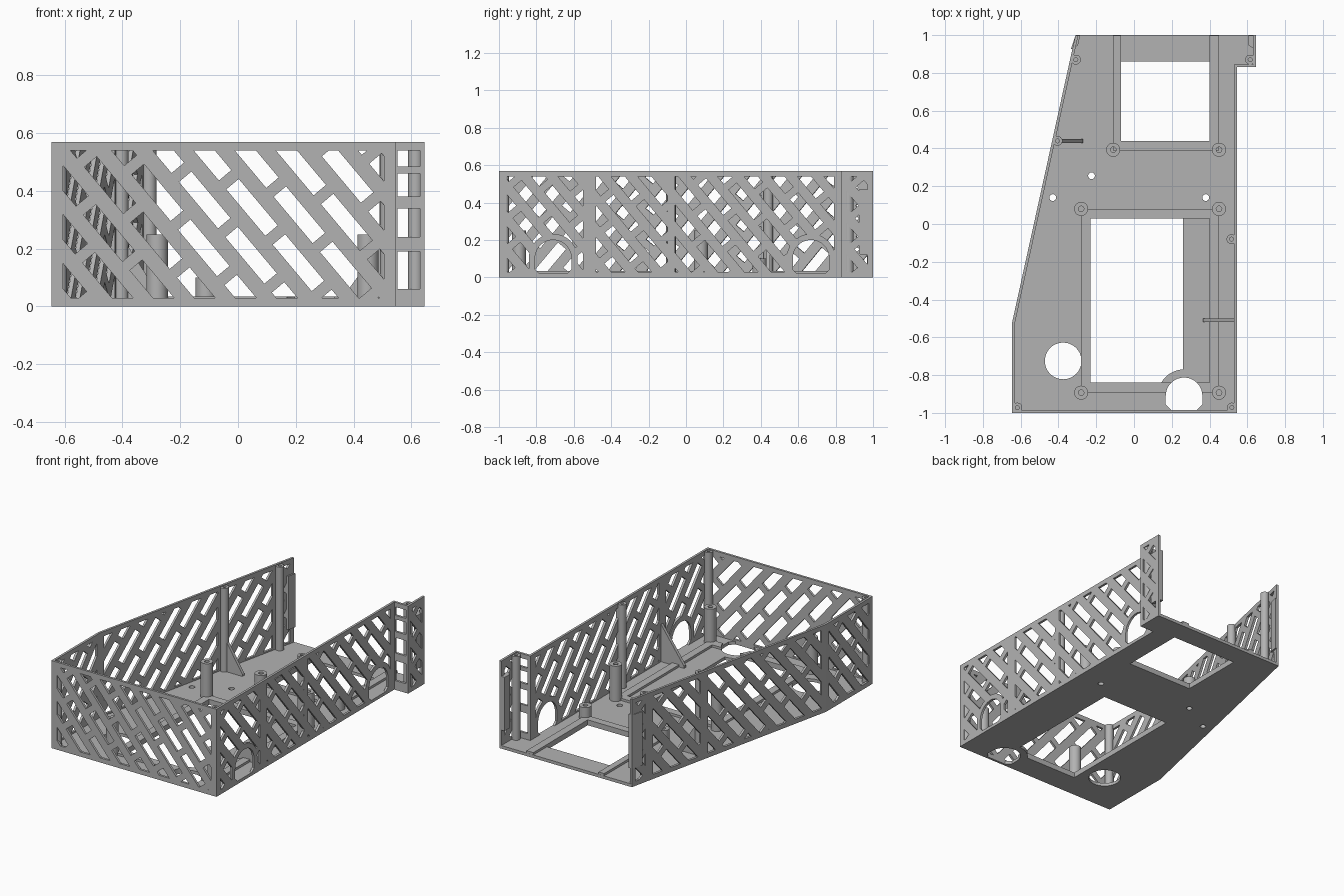
import bpy, bmesh, math
from mathutils import Matrix, Vector

old = bpy.data.objects.get("Cube")
if old:
    bpy.data.objects.remove(old, do_unlink=True)

grey = bpy.data.materials.new("light_grey_plastic")
grey.use_nodes = True
COLOR = (0.45, 0.45, 0.45, 1)
grey.diffuse_color = COLOR
grey.node_tree.nodes["Principled BSDF"].inputs["Base Color"].default_value = COLOR

HEIGHT, THICK, FLOOR, RIB = 0.57, 0.015, 0.02, 0.035


def solid(name, polys, low, high, matrix=Matrix()):
    """Extrude flat outlines from low to high along the local third axis."""
    bm = bmesh.new()
    for poly in polys:
        face = bm.faces.new([bm.verts.new((p[0], p[1], low)) for p in poly])
        ext = bmesh.ops.extrude_face_region(bm, geom=[face])["geom"]
        bmesh.ops.translate(bm, vec=(0, 0, high - low),
                            verts=[g for g in ext if isinstance(g, bmesh.types.BMVert)])
    bmesh.ops.recalc_face_normals(bm, faces=bm.faces)
    bm.transform(matrix)
    mesh = bpy.data.meshes.new(name)
    bm.to_mesh(mesh)
    bm.free()
    mesh.materials.append(grey)
    obj = bpy.data.objects.new(name, mesh)
    bpy.context.collection.objects.link(obj)
    return obj


def combine(obj, other, operation="DIFFERENCE"):
    """Apply a boolean and drop the helper."""
    mod = obj.modifiers.new("cut", "BOOLEAN")
    mod.operation, mod.object, mod.solver = operation, other, "EXACT"
    bpy.context.view_layer.objects.active = obj
    bpy.ops.object.modifier_apply(modifier=mod.name)
    bpy.data.objects.remove(other, do_unlink=True)


def rect(x0, y0, x1, y1):
    return [(x0, y0), (x1, y0), (x1, y1), (x0, y1)]


def circle(x, y, r, n=32):
    return [(x + r * math.cos(2 * math.pi * i / n), y + r * math.sin(2 * math.pi * i / n))
            for i in range(n)]


def arch(x, y, r, bottom, chamfer=0.03):
    """Half round top with straight sides and clipped lower corners."""
    top = [(x + r * math.cos(math.pi * i / 20), y + r * math.sin(math.pi * i / 20))
           for i in range(21)]
    return top + [(x - r, bottom + chamfer), (x - r + chamfer, bottom),
                  (x + r - chamfer, bottom), (x + r, bottom + chamfer)]


def slots(length, phase):
    """Staggered diagonal slots covering a wall of the given length."""
    a = math.radians(-50)
    d, n = Vector((math.cos(a), math.sin(a))), Vector((-math.sin(a), math.cos(a)))
    half_l, half_w, step, pitch = 0.105, 0.028, 0.25, 0.109
    result = []
    for row in range(-8, 26):
        for k in range(-10, 11):
            c = Vector((phase, 0.28)) + n * row * pitch + d * (k + row % 2 / 2) * step
            if -0.2 < c.x < length + 0.2 and -0.2 < c.y < HEIGHT + 0.2:
                result.append([c + d * s * half_l + n * t * half_w
                               for s, t in ((-1, -1), (1, -1), (1, 1), (-1, 1))])
    return result


def wall(name, start, end, panels, windows=(), phase=0.0):
    """Upright wall; panels are (from, to) spans along it that carry slots."""
    a, b = Vector((*start, 0)), Vector((*end, 0))
    d, up = (b - a).normalized(), Vector((0, 0, 1))
    frame = Matrix((d, up, d.cross(up))).transposed().to_4x4()
    frame.translation = a
    length = (b - a).length
    obj = solid(name, [rect(0, 0, length, HEIGHT)], -THICK, 0, frame)
    cut = solid("slots", slots(length, phase), -0.04, 0.03, frame)
    area = solid("area", [rect(u, 0.03, v, 0.54) for u, v in panels], -0.05, 0.04, frame)
    combine(cut, area, "INTERSECT")
    for u in windows:
        combine(cut, solid("keep", [arch(u, 0.103, 0.13, -0.05)], -0.06, 0.06, frame))
    combine(obj, cut)
    for u in windows:
        combine(obj, solid("hole", [arch(u, 0.103, 0.097, 0.012)], -0.06, 0.06, frame))
    return obj


def post(name, x, y, r, top):
    obj = solid(name, [circle(x, y, r)], 0.005, top)
    combine(obj, solid("bore", [circle(x, y, r * 0.4, 16)], top - 0.08, top + 0.1))


# Floor plate with its openings
outline = [(-0.645, -1), (0.545, -1), (0.545, 0.83), (0.645, 0.83),
           (0.645, 1), (-0.31, 1), (-0.645, -0.52)]
floor = solid("floor", [outline], 0, FLOOR)
opening = solid("opening", [rect(-0.23, -0.84, 0.26, 0.03)], -0.1, 0.1)
combine(opening, solid("keep", [circle(0.265, -0.91, 0.14, 48)], -0.2, 0.2))
combine(floor, opening)
ports = [rect(-0.07, 0.44, 0.40, 0.86), circle(-0.375, -0.725, 0.097, 48),
         circle(-0.225, 0.255, 0.018, 16), circle(-0.43, 0.14, 0.018, 16),
         circle(0.38, 0.14, 0.018, 16)]
combine(floor, solid("ports", ports, -0.1, 0.1))

# Raised mounting frames on the floor
front_frame = solid("front_frame", [rect(-0.28, -0.895, 0.45, 0.08)], 0.01, RIB)
combine(front_frame, solid("inside", [rect(-0.23, -0.84, 0.40, 0.03)], -0.1, 0.1))
rear_frame = solid("rear_frame", [rect(-0.11, 0.39, 0.45, 0.999)], 0.01, RIB)
combine(rear_frame, solid("inside", [rect(-0.07, 0.44, 0.40, 1.1)], -0.1, 0.1))
for part in (floor, front_frame):
    combine(part, solid("port", [arch(0.265, -0.91, 0.097, -0.985)], -0.1, 0.1))

# Walls with diagonal slots
wall("front_wall", outline[0], outline[1], [(0.04, 1.15)], phase=0.035)
wall("left_wall", outline[1], outline[2], [(0.04, 0.45), (0.52, 0.9), (0.94, 1.79)],
     windows=(0.29, 1.668))
wall("rear_left_wall", outline[3], outline[4], [(0.025, 0.14)])
wall("slanted_wall", outline[5], outline[6], [(0.03, 0.11), (0.17, 0.55), (0.61, 1.52)])
wall("right_wall", outline[6], outline[0], [(0.03, 0.44)], phase=0.05)

# Jog wall with wide horizontal openings
jog = solid("jog_wall", [rect(0.53, 0.83, 0.645, 0.845)], 0, HEIGHT)
for z0, z1 in ((0.06, 0.19), (0.24, 0.34), (0.38, 0.46), (0.485, 0.54)):
    combine(jog, solid("gap", [rect(0.552, 0.8, 0.632, 0.9)], z0, z1))

# Screw posts along the walls
for name, x, y in (("rear_right", -0.308, 0.87), ("middle_right", -0.405, 0.44),
                   ("rear_left", 0.615, 0.87), ("middle_left", 0.516, -0.08),
                   ("front_right", -0.618, -0.972), ("front_left", 0.518, -0.972)):
    post(name + "_wall_post", x, y, 0.026, 0.565)

# Board standoffs
for i, (x, y) in enumerate(((-0.28, 0.08), (0.45, 0.08), (-0.28, -0.893), (0.45, -0.893))):
    post(f"tall_standoff_{i}", x, y, 0.037, 0.25)
for i, x in enumerate((-0.11, 0.45)):
    post(f"short_standoff_{i}", x, 0.393, 0.037, 0.10)

# Triangular gussets standing across the floor
for name, x0, x1, y in (("right_gusset", -0.42, -0.27, 0.45), ("left_gusset", 0.535, 0.365, -0.5)):
    frame = Matrix.Translation((0, y, 0)) @ Matrix.Rotation(math.pi / 2, 4, "X")
    solid(name, [[(x0, 0.01), (x1, 0.01), (x1, 0.035), (x0, 0.27)]], 0, 0.02, frame)

# Bevelled pads at the open rear edges
for name, wall_x, inner_x, lean in (("right_pad", -0.322, -0.285, 0.012), ("left_pad", 0.64, 0.607, 0)):
    profile = [(wall_x - lean, 0.925), (inner_x - lean, 0.945), (inner_x, 0.999), (wall_x + lean, 0.999)]
    solid(name, [profile], 0.12, 0.47)

# Smooth round parts, keep edges crisp
bpy.ops.object.select_all(action="DESELECT")
for obj in bpy.context.collection.objects:
    if obj.type == "MESH":
        obj.select_set(True)
        bpy.context.view_layer.objects.active = obj
bpy.ops.object.shade_smooth_by_angle(angle=math.radians(30))
